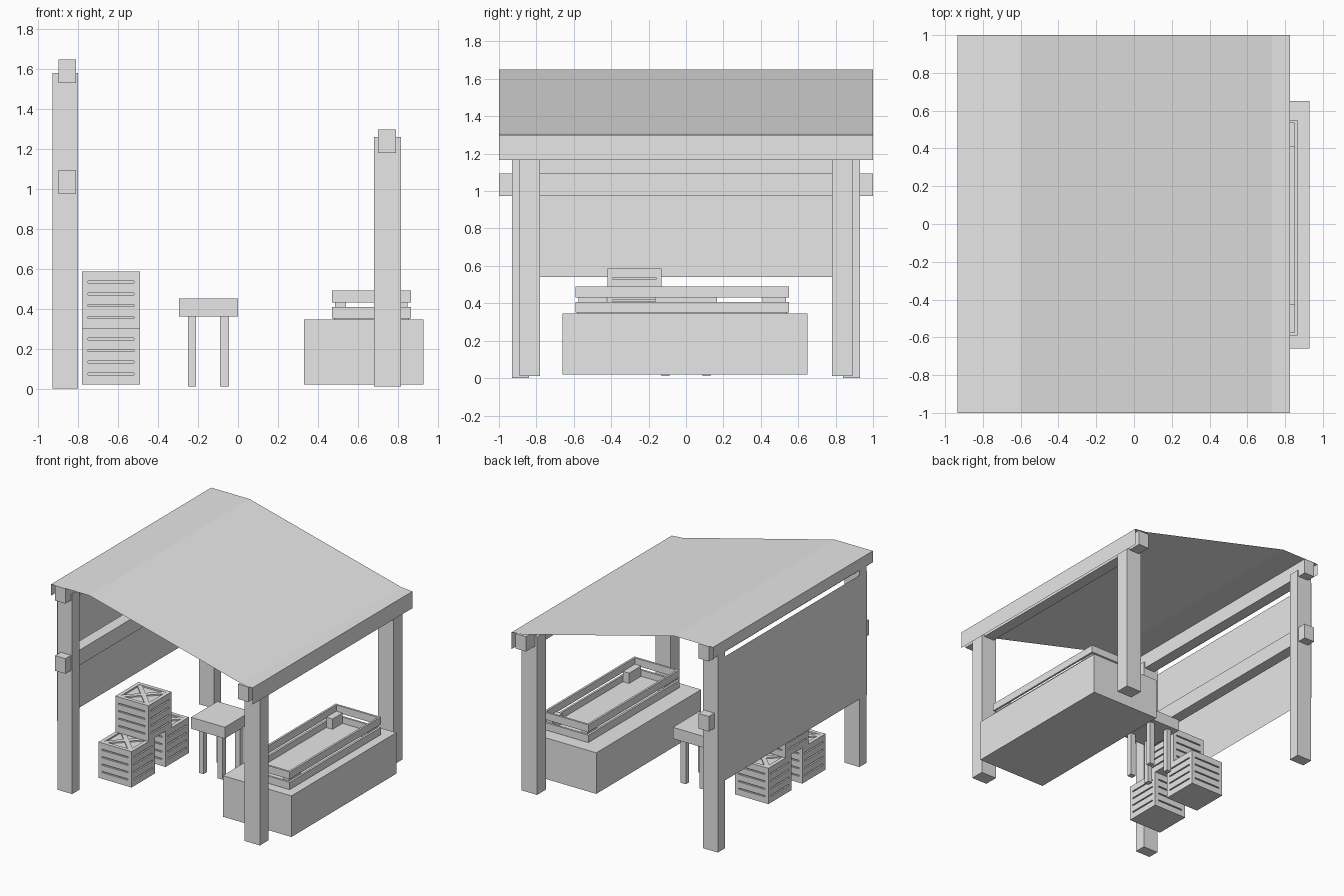
import bpy
import bmesh
from mathutils import Matrix, Vector

if "Cube" in bpy.data.objects:
    bpy.data.objects.remove(bpy.data.objects["Cube"], do_unlink=True)

grey = bpy.data.materials.new("plain_grey")
grey.use_nodes = True
colour = (0.8, 0.8, 0.8, 1)
grey.diffuse_color = colour
grey.node_tree.nodes["Principled BSDF"].inputs["Base Color"].default_value = colour


def finish(name, bm):
    mesh = bpy.data.meshes.new(name)
    bm.to_mesh(mesh)
    bm.free()
    mesh.materials.append(grey)
    obj = bpy.data.objects.new(name, mesh)
    bpy.context.collection.objects.link(obj)
    return obj


def add_box(bm, x, y, z, turn=None):
    """Add a box from three (low, high) ranges, optionally turned about its centre."""
    centre = Vector([(a + b) / 2 for a, b in (x, y, z)])
    size = [b - a for a, b in (x, y, z)]
    matrix = Matrix.Translation(centre)
    if turn:
        matrix = matrix @ turn
    bmesh.ops.create_cube(bm, size=1, matrix=matrix @ Matrix.Diagonal((*size, 1)))


def box(name, x, y, z):
    bm = bmesh.new()
    add_box(bm, x, y, z)
    return finish(name, bm)


def sheet(name, profile, y0, y1):
    """Thin sheet: an (x, z) profile swept along y."""
    bm = bmesh.new()
    rows = [[bm.verts.new((x, y, z)) for x, z in profile] for y in (y0, y1)]
    for i in range(len(profile) - 1):
        bm.faces.new((rows[0][i], rows[0][i + 1], rows[1][i + 1], rows[1][i]))
    return finish(name, bm)


def mirrored(low, high, side):
    return tuple(sorted((low * side, high * side)))


# Posts
for side, word in ((-1, "front"), (1, "rear")):
    box(f"tall_post_{word}", (-0.93, -0.80), mirrored(0.84, 0.93, side), (0, 1.58))
    box(f"short_post_{word}", (0.68, 0.815), mirrored(0.78, 0.89, side), (0.01, 1.26))

# Long beams
box("high_beam", (-0.90, -0.81), (-1, 1), (1.53, 1.648))
box("middle_rail", (-0.90, -0.81), (-1, 1), (0.975, 1.095))
box("low_beam", (0.70, 0.79), (-1, 1), (1.18, 1.298))

# Cloth roof with hanging edges, and cloth back wall
sheet("canopy", [(-0.935, 1.56), (-0.935, 1.65), (-0.60, 1.65),
                 (0.73, 1.308), (0.825, 1.30), (0.825, 1.167)], -1, 1)
sheet("back_wall", [(-0.934, 0.54), (-0.934, 1.52)], -0.93, 0.93)

# Counter
box("counter", (0.33, 0.93), (-0.66, 0.65), (0.02, 0.345))

# Slatted display tray
bm = bmesh.new()
tx, ty, t = (0.47, 0.865), (-0.59, 0.55), 0.016
add_box(bm, (0.48, 0.855), (-0.58, 0.54), (0.345, 0.358))
for z in ((0.35, 0.408), (0.432, 0.49)):
    for x in ((tx[0], tx[0] + t), (tx[1] - t, tx[1])):
        add_box(bm, x, ty, z)
    for y in ((ty[0], ty[0] + t), (ty[1] - t, ty[1])):
        add_box(bm, (tx[0] + t, tx[1] - t), y, z)
for x in ((0.486, 0.54), (0.795, 0.849)):
    for y in ((-0.574, -0.425), (0.41, 0.534)):
        add_box(bm, x, y, (0.358, 0.44))
finish("display_tray", bm)

# Stool
box("stool_seat", (-0.295, 0.0), (-0.165, 0.165), (0.36, 0.45))
for x in ((-0.25, -0.21), (-0.09, -0.045)):
    for side in (-1, 1):
        box("stool_leg", x, mirrored(0.088, 0.13, side), (0.01, 0.36))


def crate(name, x0, y0, z0, s=0.29, h=0.283):
    """Planked crate: recessed core, edge frame, slats and a crossed lid."""
    bm = bmesh.new()
    d, w = 0.012, 0.03
    x1, y1, z1 = x0 + s, y0 + s, z0 + h
    mx, my = x0 + s / 2, y0 + s / 2
    add_box(bm, (x0 + d, x1 - d), (y0 + d, y1 - d), (z0, z1 - d))
    # corner uprights
    for x in ((x0, x0 + w), (x1 - w, x1)):
        for y in ((y0, y0 + w), (y1 - w, y1)):
            add_box(bm, x, y, (z0, z1))
    # side planks, with narrow gaps between them
    planks, gap = 5, 0.01
    pitch = (h + gap) / planks
    for i in range(planks):
        z = (z0 + i * pitch, z0 + (i + 1) * pitch - gap)
        for y in ((y0, y0 + d), (y1 - d, y1)):
            add_box(bm, (x0 + w, x1 - w), y, z)
        for x in ((x0, x0 + d), (x1 - d, x1)):
            add_box(bm, x, (y0 + w, y1 - w), z)
    # lid border and diagonal braces
    top = (z1 - d, z1)
    for a in (0, s - w):
        add_box(bm, (x0 + w, x1 - w), (y0 + a, y0 + a + w), top)
        add_box(bm, (x0 + a, x0 + a + w), (y0 + w, y1 - w), top)
    for angle in (0.7854, -0.7854):
        add_box(bm, (mx - s * 0.56, mx + s * 0.56), (my - 0.018, my + 0.018),
                (z1 - d, z1 - 0.002), Matrix.Rotation(angle, 4, "Z"))
    finish(name, bm)


crate("front_crate", -0.78, -0.63, 0.02)
crate("rear_crate", -0.78, -0.205, 0.02)
crate("upper_crate", -0.78, -0.42, 0.303)
